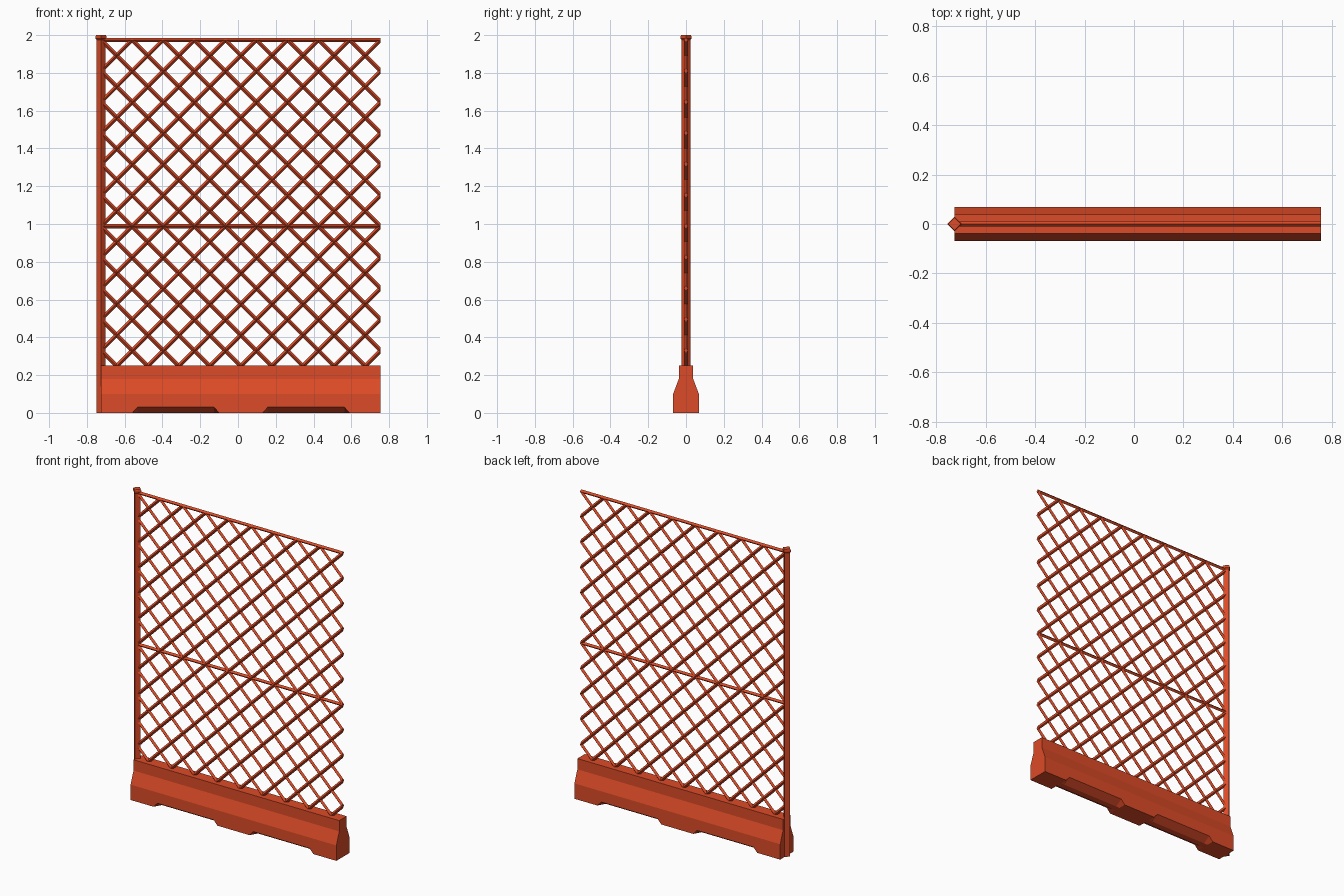
import bpy, bmesh
from math import cos, sin, pi
from mathutils import Vector

cube = bpy.data.objects.get("Cube")
if cube:
    bpy.data.objects.remove(cube, do_unlink=True)

LEFT, RIGHT = -0.725, 0.755           # post axis and open end
MID = (LEFT + RIGHT) / 2
PITCH = (RIGHT - LEFT) / 9            # lattice spacing
TOP = 1.975                           # top rail height
BASE = TOP - 10.5 * PITCH             # lattice foot height

paint = bpy.data.materials.new("orange_red_paint")
paint.use_nodes = True
color = (0.72, 0.07, 0.02, 1)
paint.diffuse_color = color
paint.node_tree.nodes["Principled BSDF"].inputs["Base Color"].default_value = color


def finish(name, bm):
    bmesh.ops.recalc_face_normals(bm, faces=bm.faces)
    mesh = bpy.data.meshes.new(name)
    bm.to_mesh(mesh)
    bm.free()
    mesh.materials.append(paint)
    obj = bpy.data.objects.new(name, mesh)
    bpy.context.collection.objects.link(obj)
    return obj


def loft(bm, rings):
    """Skin a list of equal point rings and cap both ends."""
    rings = [[bm.verts.new(p) for p in ring] for ring in rings]
    n = len(rings[0])
    for a, b in zip(rings, rings[1:]):
        for i in range(n):
            j = (i + 1) % n
            bm.faces.new((a[i], a[j], b[j], b[i]))
    bm.faces.new(rings[0])
    bm.faces.new(rings[-1])


def bar(bm, start, end, r):
    """Square bar standing on its edge, in the plane of the fence."""
    p, q = Vector(start), Vector(end)
    side = (q - p).normalized().cross(Vector((0, 1, 0))) * r
    depth = Vector((0, r, 0))
    loft(bm, [[c + side, c + depth, c - side, c - depth] for c in (p, q)])


# Base: barrier profile, with lower edges lifted to form the foot recesses
def barrier_ring(x, lift):
    half = [(0.02, 0), (0.068, lift), (0.068, 0.10), (0.038, 0.18), (0.038, 0.25)]
    outline = half + [(-y, z) for y, z in reversed(half)]
    return [(x, y, z) for y, z in outline]


bm = bmesh.new()
sections = [(LEFT, 0)]
for center in (MID - 0.345, MID + 0.345):
    sections += [(center - 0.23, 0), (center - 0.203, 0.03),
                 (center + 0.203, 0.03), (center + 0.23, 0)]
sections.append((RIGHT, 0))
loft(bm, [barrier_ring(x, lift) for x, lift in sections])
finish("barrier_base", bm)


# Post and cap: four-sided turned profiles
def turned(name, profile):
    bm = bmesh.new()
    loft(bm, [[(LEFT + r * cos(i * pi / 2), r * sin(i * pi / 2), z)
               for i in range(4)] for r, z in profile])
    finish(name, bm)


turned("post", [(0.023, 0), (0.023, 1.985)])
turned("post_cap", [(0.023, 1.975), (0.029, 1.981), (0.029, 1.994), (0.025, 2.0)])

# Rails
for name, z in (("top_rail", TOP), ("middle_rail", TOP - 6 * PITCH)):
    bm = bmesh.new()
    bar(bm, (LEFT, 0, z), (RIGHT, 0, z), 0.011)
    finish(name, bm)

# Lattice: two sets of diagonals, trimmed flush at the open end
for name, slope in (("rising_lattice", 1), ("falling_lattice", -1)):
    bm = bmesh.new()
    for k in range(-15, 16):
        foot = MID + k * PITCH
        limits = sorted(((LEFT - foot) * slope, (RIGHT - foot) * slope))
        extra = 0.02
        t0 = max(-extra, limits[0] - (extra if slope < 0 else 0))
        t1 = min(TOP - BASE, limits[1] + (extra if slope > 0 else 0))
        if t1 - t0 > 0.05:
            bar(bm, (foot + slope * t0, 0, BASE + t0),
                (foot + slope * t1, 0, BASE + t1), 0.011)
    bmesh.ops.bisect_plane(bm, geom=bm.verts[:] + bm.edges[:] + bm.faces[:],
                           plane_co=(RIGHT, 0, 0), plane_no=(1, 0, 0), clear_outer=True)
    bmesh.ops.holes_fill(bm, edges=[e for e in bm.edges if e.is_boundary], sides=0)
    finish(name, bm)
